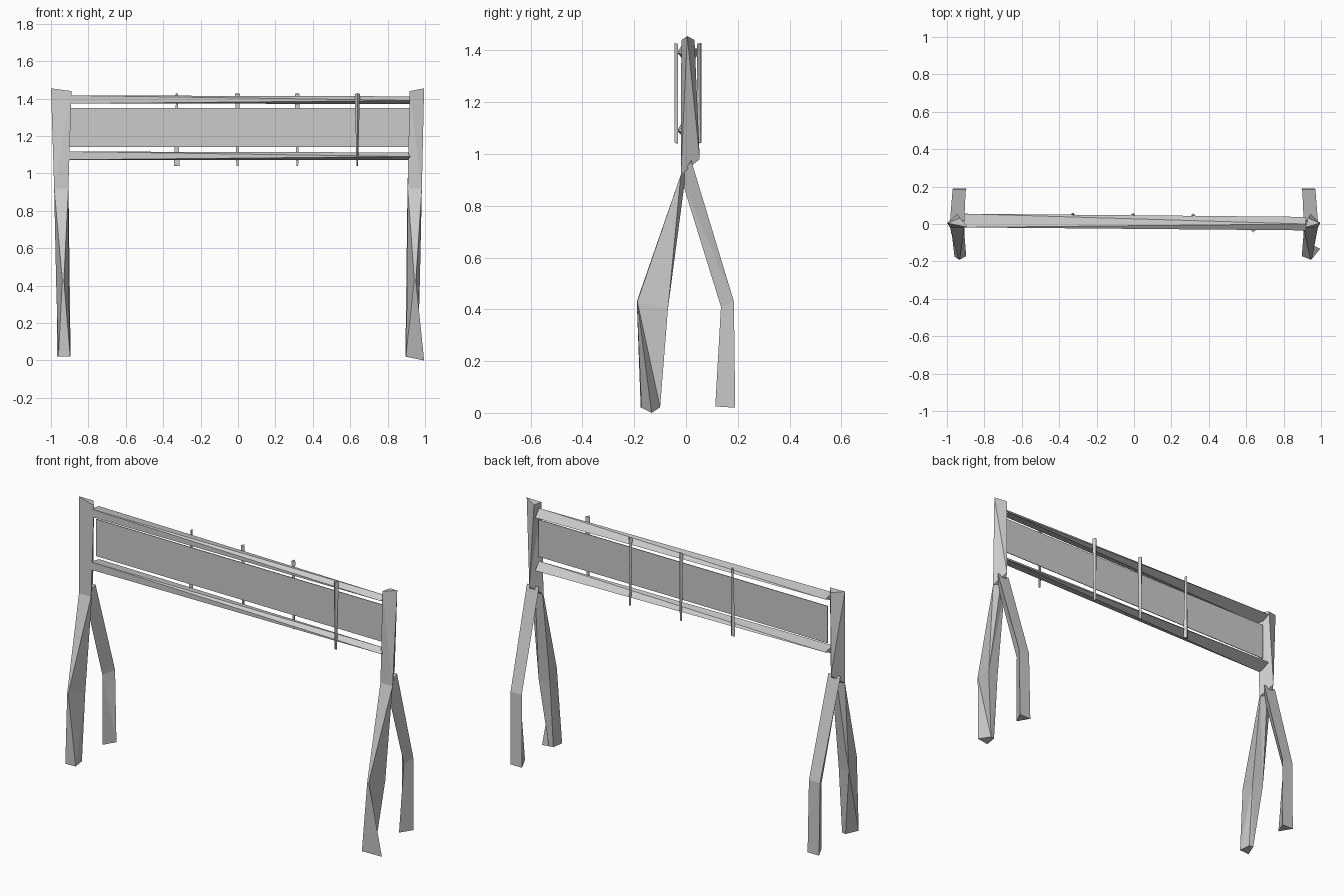
import bpy, bmesh
from mathutils import Vector


def loft(name, rings):
    """Skin a list of matching cross-sections and cap both ends."""
    bm = bmesh.new()
    vs = [[bm.verts.new(Vector(p)) for p in r] for r in rings]
    n = len(vs[0])
    for a, b in zip(vs, vs[1:]):
        for i in range(n):
            j = (i + 1) % n
            bm.faces.new((a[i], a[j], b[j], b[i]))
    bm.faces.new(vs[0])
    bm.faces.new(vs[-1])
    bmesh.ops.triangulate(bm, faces=[f for f in bm.faces if len(f.verts) == 4])
    bmesh.ops.recalc_face_normals(bm, faces=bm.faces)
    me = bpy.data.meshes.new(name)
    bm.to_mesh(me)
    bm.free()
    ob = bpy.data.objects.new(name, me)
    bpy.context.collection.objects.link(ob)
    return ob


# End trestles: a triangular post that splits into two bent legs
for side, s in (("left", -1), ("right", 1)):
    inner, outer = 0.907 * s, 0.983 * s
    mid = 0.945 * s
    tip = 1.0 if s < 0 else 0.995
    top_in = 0.89 if s < 0 else 0.918
    crotch = [(inner, -0.02, 0.92), (outer, -0.02, 0.92), (mid, 0.053, 0.98)]
    loft(f"{side}_post", [
        [(top_in * s, -0.018, 1.44), (tip * s, 0.005, 1.455), (0.93 * s, 0.033, 1.44)],
        crotch])

    foot_out = (0.96 * s, -0.175, 0.02) if s < 0 else (0.995 * s, -0.133, 0.0)
    knee_x = 0.935 * s if s < 0 else 0.947 * s
    # the knee turns a corner forward, the foot a flat side
    bm_rings = [
        [(inner, -0.02, 0.92), (outer, -0.02, 0.92), (mid, 0.0, 0.93)],
        [(knee_x - 0.004 * s, -0.19, 0.43), (knee_x + 0.004 * s, -0.188, 0.43),
         (mid, -0.07, 0.40)],
        [(0.897 * s, -0.172, 0.02), foot_out, (0.93 * s, -0.10, 0.022)]]
    # widen the back of the knee with a fourth corner
    bm_rings[0].append((inner, -0.012, 0.92))
    bm_rings[1][2] = (0.972 * s, -0.07, 0.40)
    bm_rings[1].append((0.905 * s, -0.075, 0.40))
    bm_rings[2].append((0.905 * s, -0.105, 0.022))
    loft(f"{side}_front_leg", bm_rings)

    loft(f"{side}_back_leg", [
        [(inner, 0.02, 0.975), (outer, 0.02, 0.975), (mid, -0.02, 0.91)],
        [(0.9 * s, 0.185, 0.43), (0.97 * s, 0.185, 0.43), (mid, 0.135, 0.41)],
        [(0.895 * s, 0.19, 0.02), (0.967 * s, 0.19, 0.02), (0.93 * s, 0.113, 0.025)]])

# Two twisted triangular rails
for name, z in (("upper_rail", 1.37), ("lower_rail", 1.07)):
    loft(name, [
        [(-0.91, -0.018, z + 0.047), (-0.91, -0.018, z + 0.003), (-0.91, 0.055, z + 0.035)],
        [(0.92, 0.0, z + 0.042), (0.92, -0.034, z + 0.02), (0.92, 0.038, z + 0.002)]])

# Thin board between the rails
loft("panel", [
    [(x, y - 0.002, 1.14), (x, y + 0.002, 1.14), (x, y + 0.002, 1.35), (x, y - 0.002, 1.35)]
    for x, y in ((-0.9, 0.016), (0.92, 0.006))])

# Thin upright slats: x, inner y, direction outward, half width at bottom and top
slats = [(-0.327, 0.045, 1, 0.015, 0.006), (-0.003, 0.045, 1, 0.006, 0.013),
         (0.317, 0.042, 1, 0.005, 0.013), (0.638, -0.03, -1, 0.004, 0.014)]
for i, (x, y, d, wb, wt) in enumerate(slats):
    loft(f"slat_{i + 1}", [
        [(x - w, y + 0.004 * d, z), (x + w, y, z), (x, y + 0.015 * d, z + 0.004)]
        for z, w in ((1.04, wb), (1.38, wt * 0.9), (1.425, wt))])
